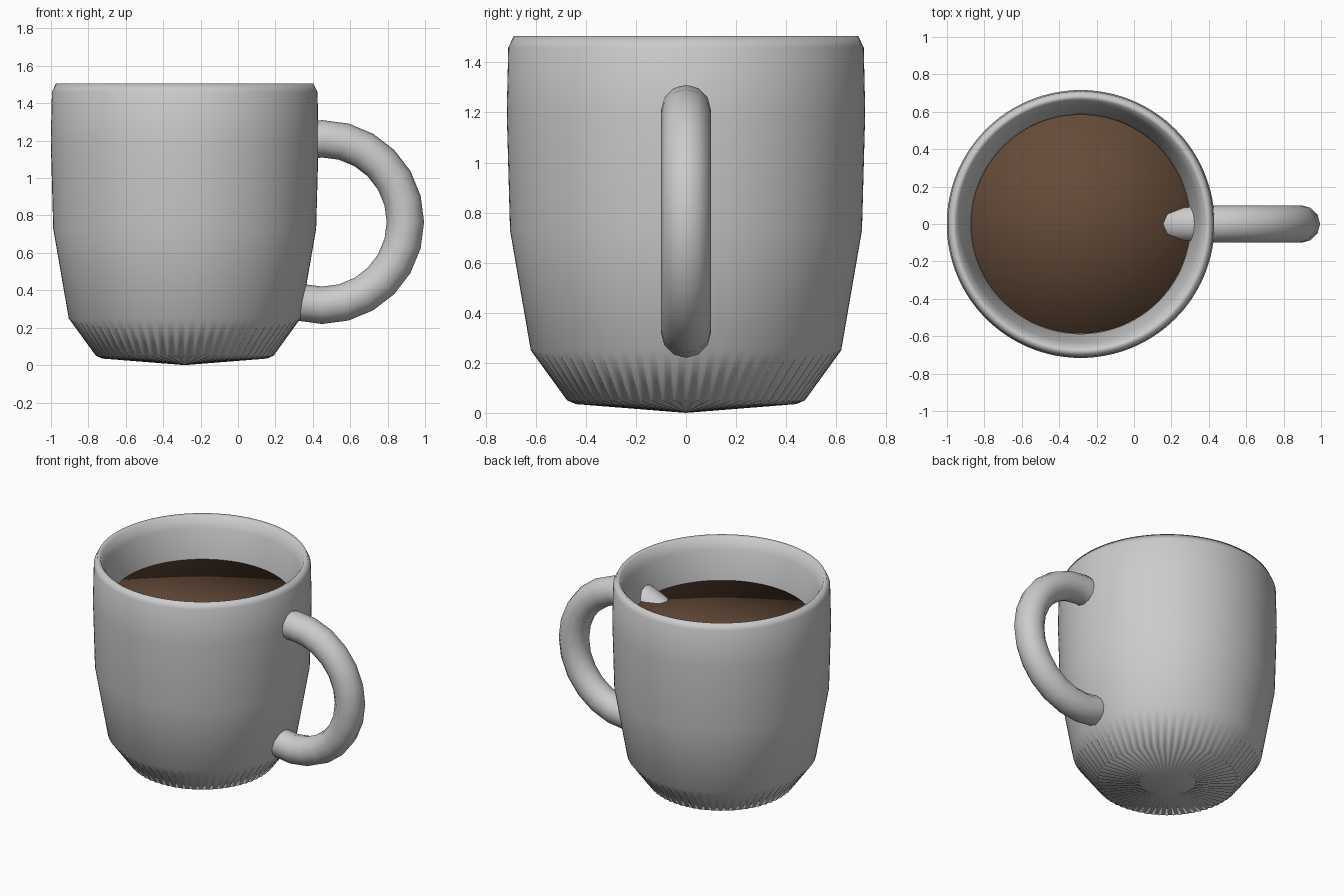
import bpy, bmesh, math

if "Cube" in bpy.data.objects:
    bpy.data.objects.remove(bpy.data.objects["Cube"])

CX = -0.285   # mug axis
SEG = 128


def lathe(name, profile, flutes=None):
    """Revolve (r, z) points about the mug axis; flutes maps a profile index
    to the (r, z) used by every second vertex of that ring."""
    flutes = flutes or {}
    bm = bmesh.new()
    rings = []
    for i, point in enumerate(profile):
        if point[0] == 0:
            rings.append([bm.verts.new((CX, 0, point[1]))] * SEG)
            continue
        ring = []
        for s in range(SEG):
            r, z = flutes.get(i, point) if s % 2 else point
            a = 2 * math.pi * s / SEG
            ring.append(bm.verts.new((CX + r * math.cos(a), r * math.sin(a), z)))
        rings.append(ring)
    for lo, hi in zip(rings, rings[1:]):
        for s in range(SEG):
            t = (s + 1) % SEG
            corners = list(dict.fromkeys((lo[s], lo[t], hi[t], hi[s])))
            bm.faces.new(corners).smooth = True
    bmesh.ops.recalc_face_normals(bm, faces=bm.faces)
    mesh = bpy.data.meshes.new(name)
    bm.to_mesh(mesh)
    bm.free()
    obj = bpy.data.objects.new(name, mesh)
    bpy.context.collection.objects.link(obj)
    return obj


# Mug body: outer wall up from the fluted foot, over the rim, down the inside
lathe("mug_body", [
    (0, 0.0), (0.475, 0.05), (0.62, 0.25), (0.703, 0.73), (0.716, 1.2),
    (0.71, 1.46), (0.688, 1.505), (0.665, 1.495), (0.635, 1.42),
    (0.588, 1.2), (0.56, 0.73), (0.47, 0.25), (0, 0.15),
], flutes={1: (0.44, 0.035)})

# Coffee: shallow filled disc inside the mug
coffee = lathe("coffee", [(0, 1.1), (0.584, 1.1), (0.586, 1.22), (0, 1.22)])
brown = bpy.data.materials.new("coffee_brown")
brown.diffuse_color = (0.13, 0.07, 0.04, 1)
brown.use_nodes = True
brown.node_tree.nodes["Principled BSDF"].inputs["Base Color"].default_value = brown.diffuse_color
coffee.data.materials.append(brown)

# Handle: upright ring running through the wall
bpy.ops.mesh.primitive_torus_add(
    major_segments=24, minor_segments=12, major_radius=0.445,
    minor_radius=0.1, location=(0.45, 0, 0.765), rotation=(math.pi / 2, 0, 0))
handle = bpy.context.object
handle.name = "handle"
bpy.ops.object.shade_smooth()
